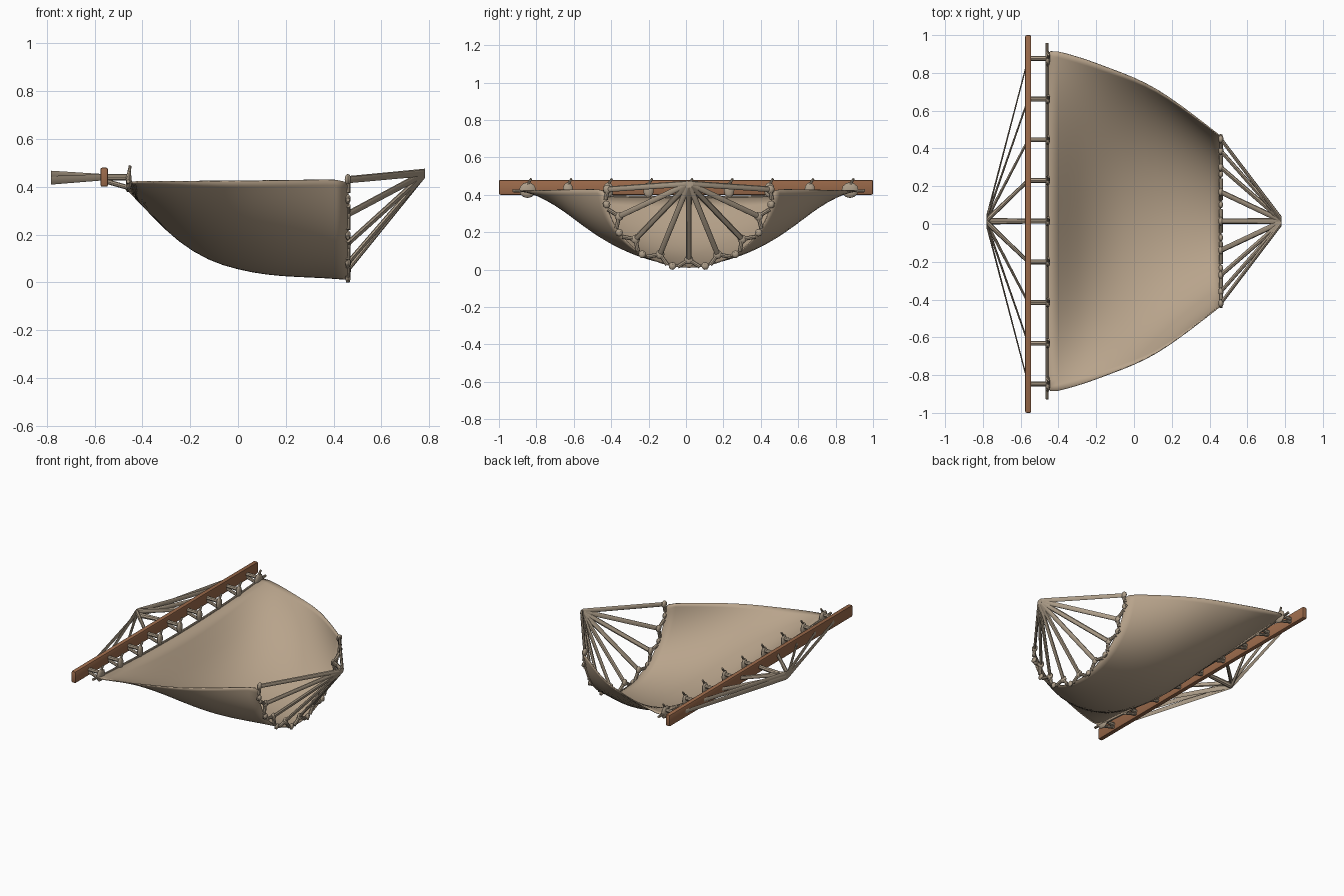
import bpy, bmesh, math
from mathutils import Vector

if "Cube" in bpy.data.objects:
    bpy.data.objects.remove(bpy.data.objects["Cube"])


def material(name, col):
    m = bpy.data.materials.new(name)
    m.diffuse_color = (*col, 1)
    m.use_nodes = True
    m.node_tree.nodes["Principled BSDF"].inputs["Base Color"].default_value = m.diffuse_color
    return m


CLOTH = material("tan cloth", (0.48, 0.37, 0.26))
ROPE = material("rope beige", (0.42, 0.34, 0.25))
WOOD = material("brown wood", (0.33, 0.145, 0.07))
YC = 0.015  # centre line of the cloth


def finish(bm, name, mat, angle=40):
    bmesh.ops.recalc_face_normals(bm, faces=bm.faces)
    me = bpy.data.meshes.new(name)
    bm.to_mesh(me)
    bm.free()
    me.materials.append(mat)
    ob = bpy.data.objects.new(name, me)
    bpy.context.collection.objects.link(ob)
    bpy.context.view_layer.objects.active = ob
    ob.select_set(True)
    bpy.ops.object.shade_smooth_by_angle(angle=math.radians(angle))
    ob.select_set(False)
    return ob


def tube(bm, a, b, r0, r1=None, sheared=False, n=8):
    """Capped tube; sheared tubes keep their rings in the YZ plane."""
    a, b = Vector(a), Vector(b)
    r1 = r1 or r0
    d = Vector((1, 0, 0)) if sheared else (b - a).normalized()
    q = d.to_track_quat('Z', 'Y')
    rings = []
    for p, r in ((a, r0), (b, r1)):
        rings.append([bm.verts.new(p + q @ Vector((r * math.cos(2 * math.pi * i / n),
                                                  r * math.sin(2 * math.pi * i / n), 0))) for i in range(n)])
    for i in range(n):
        j = (i + 1) % n
        bm.faces.new((rings[0][i], rings[0][j], rings[1][j], rings[1][i]))
    bm.faces.new(rings[0])
    bm.faces.new(rings[1])


def blob(bm, p, size):
    vs = bmesh.ops.create_uvsphere(bm, u_segments=10, v_segments=6, radius=1)["verts"]
    for v in vs:
        v.co = Vector((v.co.x * size[0], v.co.y * size[1], v.co.z * size[2])) + Vector(p)


# Spreader bar with rounded ends
bm = bmesh.new()
bmesh.ops.create_cube(bm, size=1)
for v in bm.verts:
    v.co = Vector((v.co.x * 0.032 - 0.56, v.co.y * 2, v.co.z * 0.08 + 0.44))
bmesh.ops.bevel(bm, geom=bm.edges[:], offset=0.008, segments=2, affect='EDGES', profile=0.5)
finish(bm, "spreader_bar", WOOD)

# Cloth stations: x, half width, rim height, bottom height
STATIONS = [(-0.46, 0.915, 0.42, 0.385), (-0.35, 0.885, 0.422, 0.27), (-0.25, 0.855, 0.422, 0.17),
            (-0.12, 0.805, 0.423, 0.09), (0.0, 0.76, 0.424, 0.055), (0.12, 0.70, 0.426, 0.032),
            (0.25, 0.61, 0.428, 0.024), (0.36, 0.525, 0.43, 0.02), (0.46, 0.448, 0.43, 0.012)]


def section(st, t):
    """Point across the cloth: parabola at the bar blending to a round arc."""
    x, w, top, bot = st
    k = min(1, max(0, (x + 0.2) / 0.66))
    y = w * ((1 - k) * t + k * math.sin(t * math.pi / 2))
    z = bot + (top - bot) * ((1 - k) * t * t + k * (1 - math.cos(t * math.pi / 2)))
    return Vector((x, y + YC, z))


bm = bmesh.new()
N = 28
rows = [[bm.verts.new(section(s, -1 + 2 * i / N)) for i in range(N + 1)] for s in STATIONS]
for a, b in zip(rows, rows[1:]):
    for i in range(N):
        bm.faces.new((a[i], a[i + 1], b[i + 1], b[i]))
cloth = finish(bm, "hammock_cloth", CLOTH, 80)
sub = cloth.modifiers.new("smooth", 'SUBSURF')
sub.levels = sub.render_levels = 1
sol = cloth.modifiers.new("thickness", 'SOLIDIFY')
sol.thickness = 0.006
sol.offset = 0

# Rope fan, straps and knots on the bar side
ys = [YC + 0.2155 * i for i in range(-4, 5)]
fan, straps, knots = bmesh.new(), bmesh.new(), bmesh.new()
for i, y in enumerate(ys):
    dz = 0.012 if i % 2 else -0.010
    tube(fan, (-0.782, YC + (y - YC) * 0.015, 0.437 + dz), (-0.56, y, 0.44), 0.018, 0.013, True)
    tube(straps, (-0.57, y, 0.44), (-0.45, y, 0.44), 0.013)
    tube(straps, (-0.56, y, 0.425), (-0.455, y, 0.395), 0.010)
    end = i in (0, 8)
    blob(knots, (-0.457, y, 0.425), (0.013, 0.045 if end else 0.028, 0.042))
    tube(knots, (-0.46, y - 0.015, 0.43), (-0.452, y + 0.02, 0.487), 0.010, 0.006)
finish(fan, "bar_side_ropes", ROPE)
finish(straps, "bar_straps", ROPE)
finish(knots, "bar_side_knots", ROPE)

# Hem cord along the bar side
bm = bmesh.new()
for i in range(16):
    tube(bm, section(STATIONS[0], -1.03 + 2.06 * i / 16), section(STATIONS[0], -1.03 + 2.06 * (i + 1) / 16), 0.008)
finish(bm, "hem_cord", ROPE)

# Rope fan, zigzag lacing and knots on the gathered end
fan, lace, knots = bmesh.new(), bmesh.new(), bmesh.new()
centre = Vector((0.46, YC, 0.42))
n = 9
inner = []
for i in range(n):
    p = section(STATIONS[-1], -1 + 2 * i / (n - 1))
    p = centre + (p - centre) * (0.97 if i in (0, n - 1) else 0.90)
    inner.append(p)
    tip = Vector((0.782, YC + (p.y - YC) * 0.02, 0.455 + (p.z - 0.2) * 0.02))
    tube(fan, p, tip, 0.015, 0.016, True)
    blob(knots, p, (0.014, 0.024, 0.024))
for i in range(n - 1):
    for s in (-0.4, 0.4):
        o = section(STATIONS[-1], -1 + 2 * (i + 0.5 + s * 0.4) / (n - 1))
        o = centre + (o - centre) * 1.0
        tube(lace, inner[i if s < 0 else i + 1], o, 0.011)
    o = section(STATIONS[-1], -1 + 2 * (i + 0.5) / (n - 1))
    blob(knots, o, (0.012, 0.02, 0.02))
    out = (o - centre).normalized()
    tube(knots, o - out * 0.01, o + out * 0.02, 0.011, 0.008)
finish(fan, "gathered_end_ropes", ROPE)
finish(lace, "gathered_end_lacing", ROPE)
finish(knots, "gathered_end_knots", ROPE)
